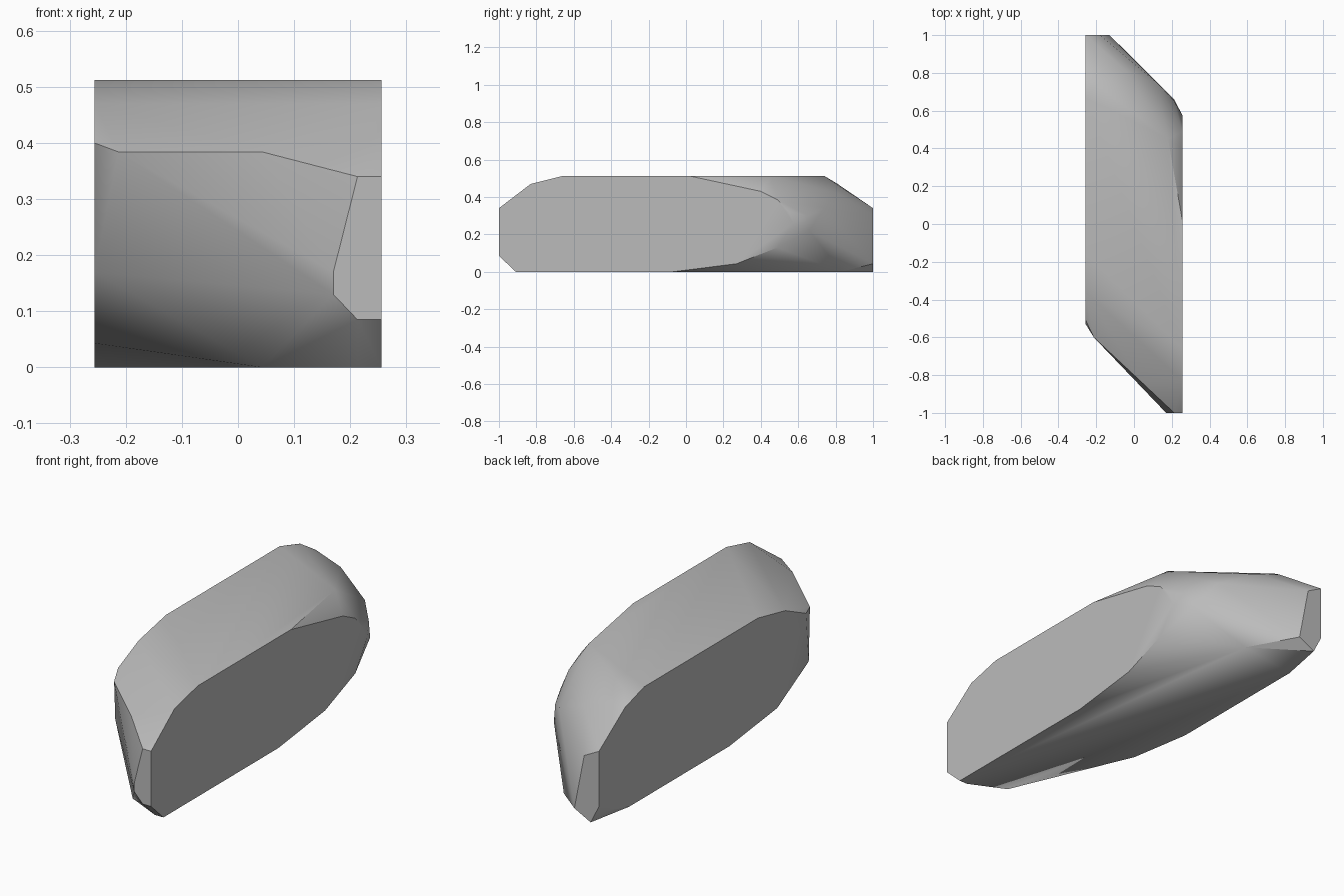
import bpy
import bmesh
import math

# Remove the default object
default_cube = bpy.data.objects.get("Cube")
if default_cube:
    bpy.data.objects.remove(default_cube, do_unlink=True)

# Plain grey material
grey = bpy.data.materials.new("stone_grey")
grey.use_nodes = True
grey_colour = (0.5, 0.5, 0.5, 1.0)
grey.diffuse_color = grey_colour
grey.node_tree.nodes["Principled BSDF"].inputs["Base Color"].default_value = grey_colour

HALF_WIDTH = 0.256
HEIGHT = 0.512

# Flat outline of the left side, as (y, z)
left_outline = [
    (-1, .085), (-1, .34), (-.83, .47), (-.66, HEIGHT), (.02, HEIGHT),
    (.4, .43), (.49, .385), (.55, .32), (.575, .26),
    (.49, .13), (.27, .043), (-.07, 0), (-.91, 0),
]

# Flat outline of the right side, as (y, z)
right_outline = [
    (1, .085), (1, .34), (.81, .47), (.67, HEIGHT), (-.16, HEIGHT),
    (-.36, .47), (-.51, .4), (-.53, .17),
    (-.3, .043), (.05, 0), (.78, 0), (.95, .043),
]

# Facet corners of the slanted front end
front_facets = [
    (.213, -1, .34), (.17, -1, .17), (.17, -1, .13), (.213, -1, .085),
    (.213, -.91, 0), (.043, -.83, 0), (.043, -.84, .384), (-.213, -.6, .384),
]

# Facet corners of the slanted, rounded back end
back_facets = [
    (-.213, 1, 0), (-.13, 1, .043), (-.18, 1, .3), (.043, .83, 0),
    (.213, .66, .22), (.213, .65, .3), (.13, .74, .34),
    (-.043, .81, .42), (-.17, .81, .465), (-.2, .74, HEIGHT), (.18, .45, HEIGHT),
]


def side_points(outline, x):
    """Place a flat side outline at the given x."""
    return [(x, y, z) for y, z in outline]


def make_faceted_solid(name, points, material):
    """Wrap a solid around the corner points and merge its flat areas."""
    bm = bmesh.new()
    for point in points:
        bm.verts.new(point)
    hull = bmesh.ops.convex_hull(bm, input=bm.verts)
    loose = set(hull["geom_interior"]) | set(hull["geom_unused"])
    loose = [item for item in loose if isinstance(item, bmesh.types.BMVert)]
    bmesh.ops.delete(bm, geom=loose, context="VERTS")
    bmesh.ops.dissolve_limit(bm, angle_limit=math.radians(1),
                             verts=bm.verts, edges=bm.edges)
    bmesh.ops.recalc_face_normals(bm, faces=bm.faces)
    mesh = bpy.data.meshes.new(name)
    bm.to_mesh(mesh)
    bm.free()
    mesh.materials.append(material)
    solid = bpy.data.objects.new(name, mesh)
    bpy.context.collection.objects.link(solid)
    return solid


# Stone block: two flat sides joined by faceted ends
stone = make_faceted_solid(
    "stone_block",
    side_points(left_outline, HALF_WIDTH)
    + side_points(right_outline, -HALF_WIDTH)
    + front_facets + back_facets,
    grey,
)

# Smooth shading that keeps the hard edges
bpy.ops.object.select_all(action="DESELECT")
stone.select_set(True)
bpy.context.view_layer.objects.active = stone
bpy.ops.object.shade_smooth_by_angle(angle=math.radians(35))
